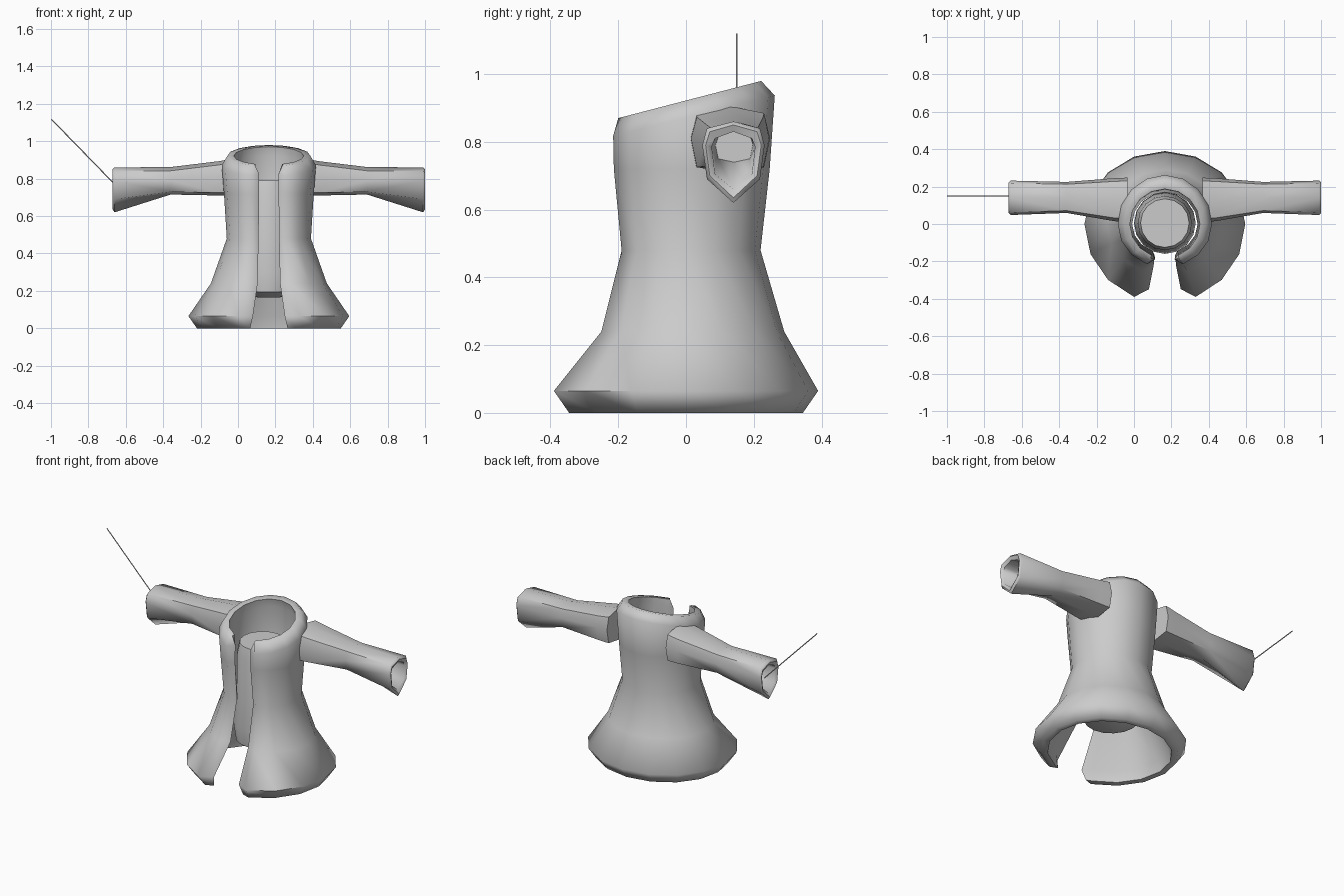
import bpy, bmesh, math
from mathutils import Vector

if "Cube" in bpy.data.objects:
    bpy.data.objects.remove(bpy.data.objects["Cube"])

CX = 0.165  # centre line of the garment


def finish(name, bm, angle=60):
    bmesh.ops.recalc_face_normals(bm, faces=bm.faces)
    me = bpy.data.meshes.new(name)
    bm.to_mesh(me)
    bm.free()
    ob = bpy.data.objects.new(name, me)
    ob.location.x = CX
    bpy.context.collection.objects.link(ob)
    bpy.ops.object.select_all(action='DESELECT')
    ob.select_set(True)
    bpy.context.view_layer.objects.active = ob
    bpy.ops.object.shade_smooth_by_angle(angle=math.radians(angle))
    return ob


def loft(bm, rings):
    """Skin closed rings of points, return the vertex rings."""
    vs = [[bm.verts.new(p) for p in r] for r in rings]
    n = len(vs[0])
    for a, b in zip(vs, vs[1:]):
        for i in range(n):
            j = (i + 1) % n
            bm.faces.new((a[i], a[j], b[j], b[i]))
    return vs


# Coat: open-fronted shell with thick walls
# half width, front y, back y, height, height slope along y, half gap, inner inset
levels = [
    (0.385, -0.345, 0.345, 0.000, 0.00, 0.10, 0.035),
    (0.430, -0.390, 0.390, 0.065, 0.00, 0.085, 0.09),
    (0.310, -0.250, 0.290, 0.240, 0.00, 0.06, 0.06),
    (0.225, -0.190, 0.220, 0.480, 0.00, 0.055, 0.05),
    (0.240, -0.213, 0.247, 0.720, 0.00, 0.052, 0.05),
    (0.252, -0.215, 0.262, 0.871, 0.25, 0.052, 0.06),
    (0.222, -0.200, 0.222, 0.922, 0.26, 0.075, 0.035),
]
angles = [math.radians(22.5 * k) for k in range(-7, 8)]
N = len(angles)


def coat_ring(rx, yf, yb, z, slope, gap, inset):
    def arc(d):
        pts = []
        for t in angles:
            ry = yb - d if math.cos(t) > 0 else -yf / 0.924 - d
            y = ry * math.cos(t)
            pts.append(Vector(((rx - d) * math.sin(t), y, z + slope * y)))
        return pts
    outer, inner = arc(0), arc(inset)

    def lip(k, s):
        p = (outer[k] + inner[k]) / 2
        p.x = s * gap
        return p
    return outer + [lip(-1, 1)] + inner[::-1] + [lip(0, -1)]


bm = bmesh.new()
vr = loft(bm, [coat_ring(*l) for l in levels])
for r in (vr[0], vr[-1]):          # hem and collar rims
    for i in range(N - 1):
        bm.faces.new((r[i], r[i + 1], r[2 * N - 1 - i], r[2 * N - i]))
    bm.faces.new((r[N - 1], r[N], r[N + 1]))
    bm.faces.new((r[0], r[2 * N], r[2 * N + 1]))
finish("coat", bm, 70)

# Inner body seen through the front gap and the collar
bm = bmesh.new()
body = [(0.165, 0.06), (0.195, 0.15), (0.30, 0.165), (0.48, 0.148),
        (0.72, 0.145), (0.79, 0.13)]
vr = loft(bm, [[(r * math.sin(k * math.pi / 8), 0.005 - r * math.cos(k * math.pi / 8), z)
                for k in range(16)] for z, r in body])
bm.faces.new(vr[0])
bm.faces.new(vr[-1])
finish("inner_body", bm)


# Sleeves: eight-sided tubes with drooping hollow cuffs
def sleeve_ring(x, yc, w, zt, zm, zl, zb):
    half = [(0.85, zt - 0.02), (1, zm), (0.85, zl)]
    return ([(x, yc, zt)] + [(x, yc + w * a, z) for a, z in half] + [(x, yc, zb)]
            + [(x, yc - w * a, z) for a, z in half[::-1]])


bm = bmesh.new()
vr = loft(bm, [sleeve_ring(*r) for r in (
    (0.20, 0.130, 0.118, 0.905, 0.81, 0.725, 0.71),
    (0.27, 0.130, 0.115, 0.893, 0.81, 0.725, 0.71),
    (0.525, 0.142, 0.083, 0.862, 0.79, 0.73, 0.715),
    (0.825, 0.140, 0.092, 0.860, 0.79, 0.69, 0.62),
    (0.835, 0.140, 0.082, 0.850, 0.79, 0.70, 0.635),
    (0.825, 0.140, 0.064, 0.830, 0.785, 0.705, 0.66),
    (0.56, 0.142, 0.055, 0.835, 0.79, 0.75, 0.74))])
bm.faces.new(vr[-1])
bm.faces.new(vr[0])
sleeves = finish("sleeves", bm)
sleeves.modifiers.new("Mirror", 'MIRROR')

# Thin rod rising from one cuff
a, b = Vector((-0.64, 0.15, 0.75)), Vector((-0.998, 0.15, 1.118))
bpy.ops.mesh.primitive_cylinder_add(vertices=6, radius=0.003, depth=(b - a).length,
                                    location=(a + b) / 2)
rod = bpy.context.object
rod.name = "thin_rod"
rod.rotation_euler = (b - a).to_track_quat('Z', 'Y').to_euler()
